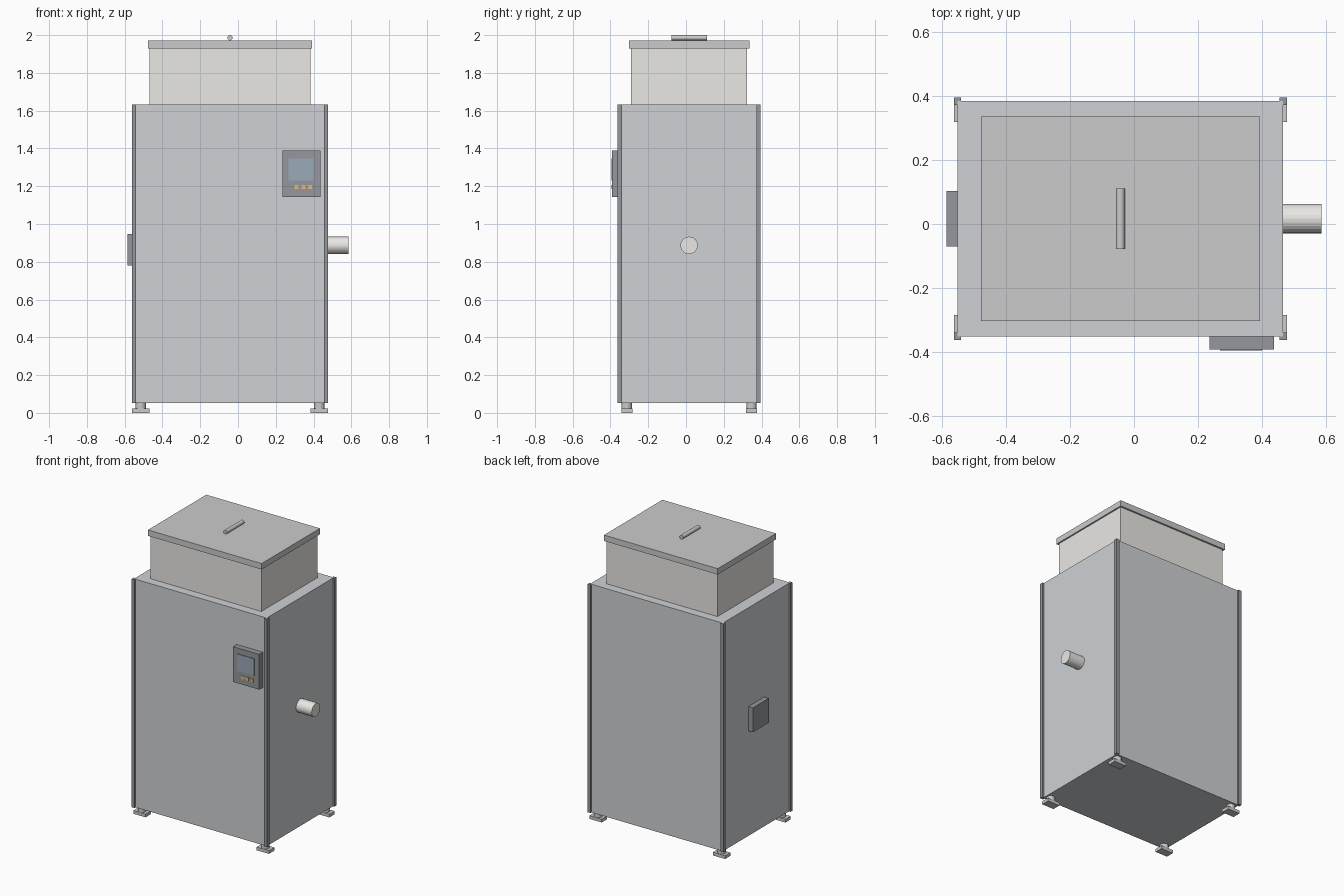
import bpy, bmesh
from mathutils import Matrix, Vector

if "Cube" in bpy.data.objects:
    bpy.data.objects.remove(bpy.data.objects["Cube"])

CX, CY = -0.0425, 0.0165          # cabinet centre


def material(name, rgb):
    m = bpy.data.materials.new(name)
    m.diffuse_color = (*rgb, 1)
    m.use_nodes = True
    m.node_tree.nodes["Principled BSDF"].inputs["Base Color"].default_value = m.diffuse_color
    return m


STEEL = material("cabinet_grey", (0.62, 0.64, 0.66))
LID = material("lid_grey", (0.76, 0.76, 0.78))
CREAM = material("cream", (0.82, 0.81, 0.78))
DARK = material("dark_grey", (0.30, 0.31, 0.34))
SCREEN = material("screen_blue", (0.33, 0.40, 0.48))
ORANGE = material("button_orange", (0.85, 0.50, 0.15))


def finish(bm, name, mat):
    bmesh.ops.recalc_face_normals(bm, faces=bm.faces)
    me = bpy.data.meshes.new(name)
    bm.to_mesh(me)
    bm.free()
    me.materials.append(mat)
    ob = bpy.data.objects.new(name, me)
    bpy.context.collection.objects.link(ob)
    return ob


def box(name, lo, hi, mat):
    lo, hi = Vector(lo), Vector(hi)
    bm = bmesh.new()
    bmesh.ops.create_cube(bm, size=1, matrix=Matrix.Translation((lo + hi) / 2)
                          @ Matrix.Diagonal((*(hi - lo), 1)))
    return finish(bm, name, mat)


def cylinder(name, centre, radius, length, axis, mat, sides=24):
    rot = Vector((0, 0, 1)).rotation_difference(Vector(axis)).to_matrix().to_4x4()
    bm = bmesh.new()
    bmesh.ops.create_cone(bm, cap_ends=True, segments=sides, radius1=radius,
                          radius2=radius, depth=length,
                          matrix=Matrix.Translation(centre) @ rot)
    return finish(bm, name, mat)


def block(name, hx, hy, z0, z1, mat):
    return box(name, (CX - hx, CY - hy, z0), (CX + hx, CY + hy, z1), mat)


def prism(name, points, z0, z1, mat):
    bm = bmesh.new()
    face = bm.faces.new([bm.verts.new((x, y, z0)) for x, y in points])
    ext = bmesh.ops.extrude_face_region(bm, geom=[face])
    bmesh.ops.translate(bm, vec=(0, 0, z1 - z0),
                        verts=[v for v in ext["geom"] if isinstance(v, bmesh.types.BMVert)])
    if not face.is_valid or len(face.edges[0].link_faces) < 2:
        bm.faces.new(face.verts)
    return finish(bm, name, mat)


# Cabinet body, hopper and lid
HX, HY = 0.508, 0.367
block("cabinet", HX, HY, 0.053, 1.632, STEEL)
block("hopper", 0.425, 0.307, 1.62, 1.935, CREAM)
block("hopper_lid", 0.435, 0.319, 1.93, 1.971, LID)
cylinder("lid_handle", (CX, CY, 1.986), 0.014, 0.188, (0, 1, 0), LID)

# Corner angle trims and levelling feet
T, W = 0.0115, 0.023
for sx, xn in ((-1, "left"), (1, "right")):
    for sy, yn in ((-1, "front"), (1, "back")):
        ox, oy = HX + T, HY + T
        angle = [(ox, oy), (ox - W, oy), (ox - W, HY), (HX, HY), (HX, oy - W), (ox, oy - W)]
        prism(f"corner_trim_{yn}_{xn}", [(CX + sx * x, CY + sy * y) for x, y in angle],
              0.053, 1.632, DARK)
        fx, fy = CX + sx * 0.4725, CY + sy * 0.33
        box(f"foot_pad_{yn}_{xn}", (fx - 0.047, fy - 0.029, 0),
            (fx + 0.047, fy + 0.029, 0.022), LID)
        cylinder(f"foot_stem_{yn}_{xn}", (fx, fy, 0.039), 0.027, 0.036, (0, 0, 1), LID, 16)

# Outlet pipe on the right, junction box on the left
cylinder("outlet_pipe", (0.522, CY, 0.887), 0.046, 0.125, (1, 0, 0), CREAM)
box("junction_box", (-0.585, CY - 0.087, 0.779), (-0.548, CY + 0.087, 0.948), DARK)

# Control panel with screen and buttons
box("control_panel", (0.235, -0.391, 1.144), (0.436, -0.349, 1.388), DARK)
box("panel_screen", (0.268, -0.395, 1.231), (0.400, -0.388, 1.348), SCREEN)
for i in range(3):
    x = 0.310 + i * 0.036
    box(f"panel_button_{i + 1}", (x - 0.011, -0.395, 1.184), (x + 0.011, -0.388, 1.206), ORANGE)
